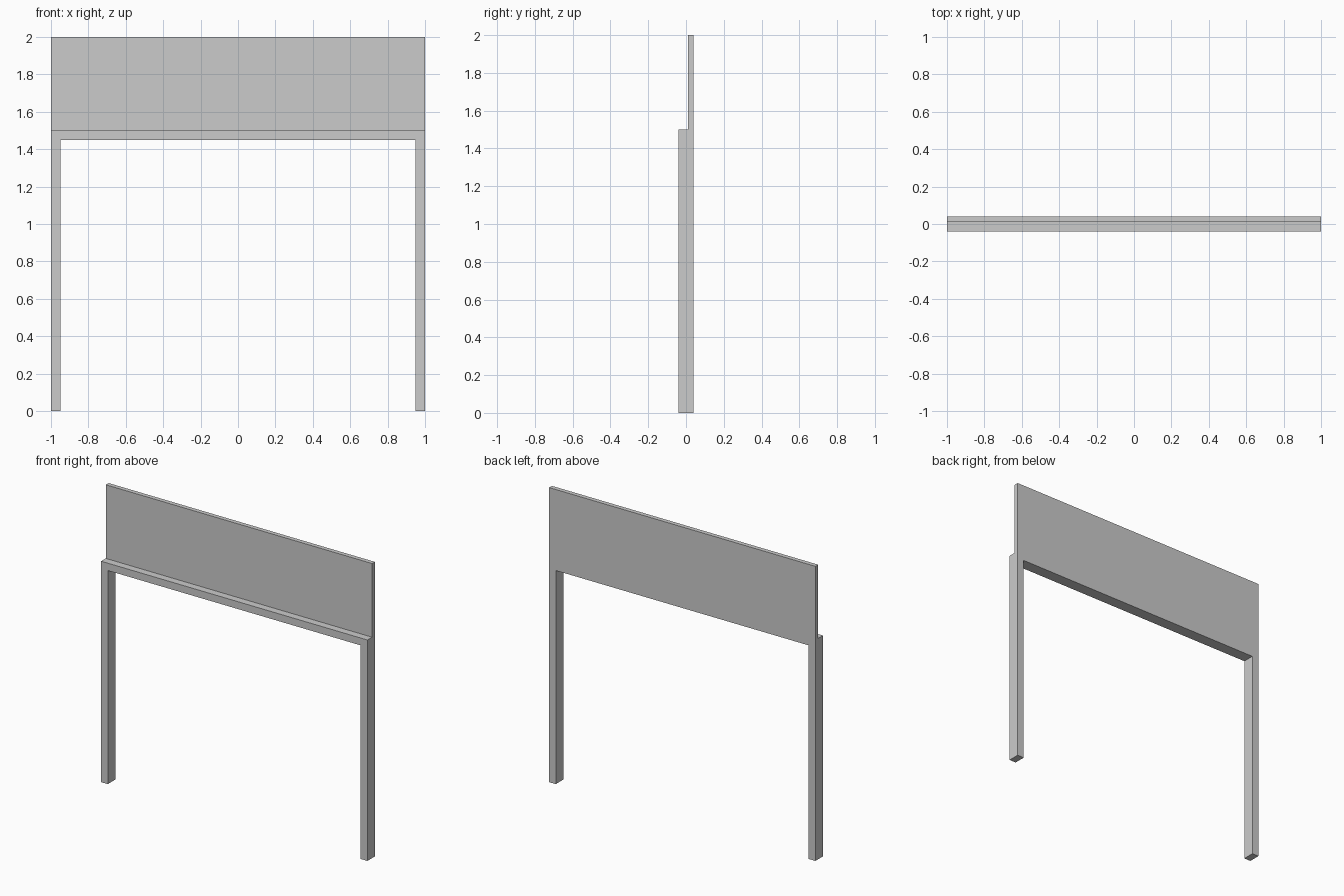
import bpy, bmesh

if "Cube" in bpy.data.objects:
    bpy.data.objects.remove(bpy.data.objects["Cube"])


def extrude_profile(name, points, y0, y1):
    """Extrude an (x, z) outline along y from y0 to y1."""
    bm = bmesh.new()
    face = bm.faces.new([bm.verts.new((x, y0, z)) for x, z in points])
    ext = bmesh.ops.extrude_face_region(bm, geom=[face])
    verts = [g for g in ext["geom"] if isinstance(g, bmesh.types.BMVert)]
    bmesh.ops.translate(bm, verts=verts, vec=(0, y1 - y0, 0))
    bmesh.ops.recalc_face_normals(bm, faces=bm.faces)
    mesh = bpy.data.meshes.new(name)
    bm.to_mesh(mesh)
    bm.free()
    obj = bpy.data.objects.new(name, mesh)
    bpy.context.collection.objects.link(obj)
    return obj


# Frame: two posts joined by a crossbeam, mirrored outline
half = [(1, 1.5), (1, 0), (0.95, 0), (0.95, 1.45)]
outline = half + [(-x, z) for x, z in reversed(half)]
extrude_profile("post_frame", outline, -0.04, 0.04)

# Sign board standing on the beam, flush with its back
extrude_profile("sign_board", [(-1, 1.5), (1, 1.5), (1, 2), (-1, 2)], 0.01, 0.04)
